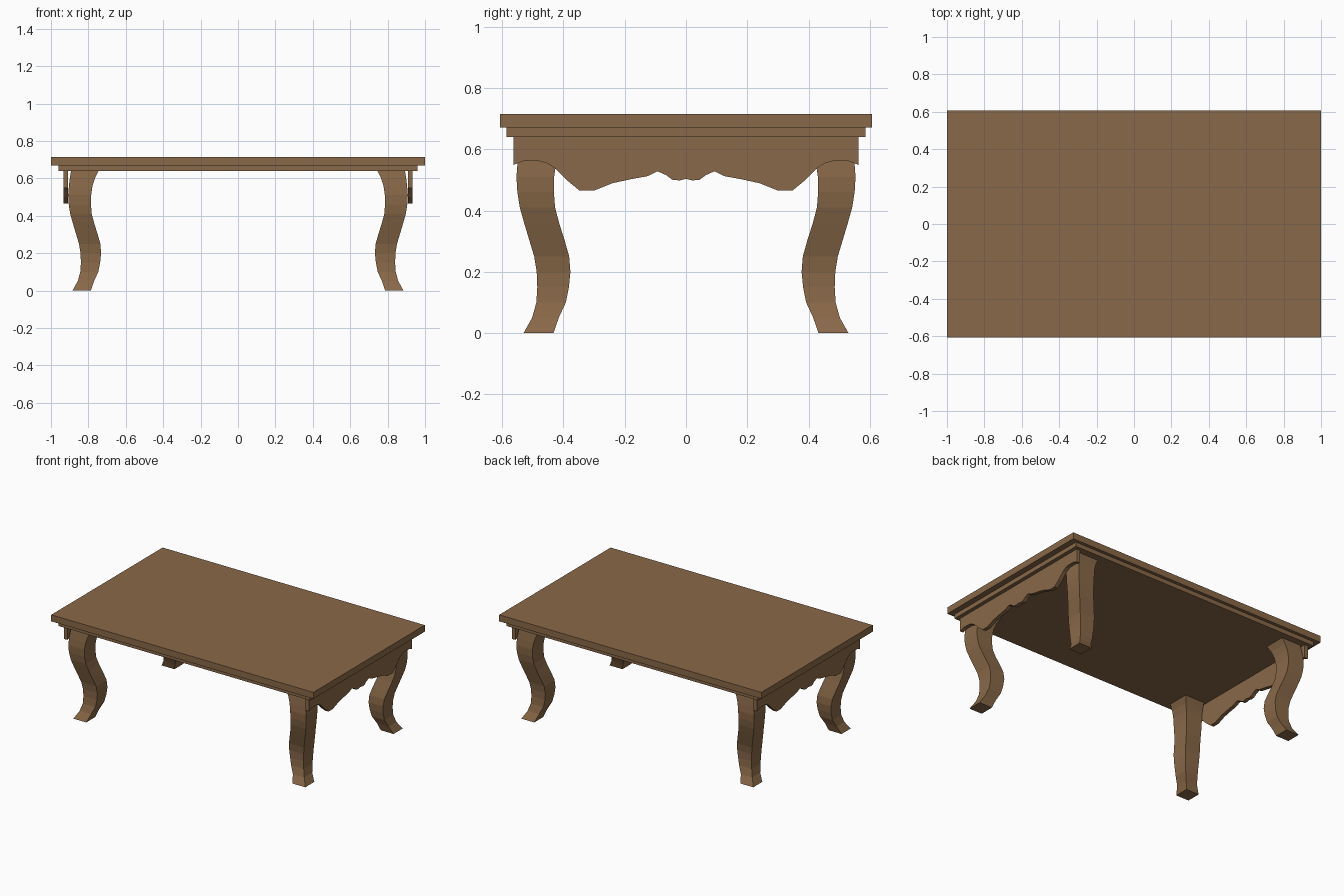
import bpy, bmesh

if "Cube" in bpy.data.objects:
    bpy.data.objects.remove(bpy.data.objects["Cube"])

wood = bpy.data.materials.new("brown_wood")
wood.diffuse_color = (0.25, 0.14, 0.065, 1)
wood.use_nodes = True
wood.node_tree.nodes["Principled BSDF"].inputs["Base Color"].default_value = wood.diffuse_color


def finish(name, bm):
    bmesh.ops.recalc_face_normals(bm, faces=bm.faces)
    mesh = bpy.data.meshes.new(name)
    bm.to_mesh(mesh)
    bm.free()
    mesh.materials.append(wood)
    obj = bpy.data.objects.new(name, mesh)
    bpy.context.collection.objects.link(obj)


def loft(name, rings):
    """Join rings of points with side faces and close both ends."""
    bm = bmesh.new()
    rows = [[bm.verts.new(p) for p in ring] for ring in rings]
    n = len(rows[0])
    for a, b in zip(rows, rows[1:]):
        for i in range(n):
            j = (i + 1) % n
            bm.faces.new((a[i], a[j], b[j], b[i]))
    bm.faces.new(rows[0])
    bm.faces.new(rows[-1])
    finish(name, bm)


def slab(name, x, y, z0, z1):
    loft(name, [[(-x, -y, z), (x, -y, z), (x, y, z), (-x, y, z)] for z in (z0, z1)])


# Table top and the stepped layer beneath it
slab("table_top", 1.0, 0.607, 0.67, 0.715)
slab("under_top", 0.96, 0.585, 0.64, 0.67)

# Scalloped aprons on the two short ends
half = [(0, 0.503), (0.02, 0.498), (0.044, 0.50), (0.064, 0.515), (0.093, 0.528),
        (0.125, 0.512), (0.18, 0.502), (0.24, 0.489), (0.30, 0.465), (0.347, 0.465),
        (0.39, 0.50), (0.43, 0.54), (0.455, 0.555), (0.48, 0.561), (0.53, 0.561),
        (0.562, 0.549), (0.562, 0.64)]
outline = [(-y, z) for y, z in half[:0:-1]] + half
for side, sx in (("left", -1), ("right", 1)):
    loft(side + "_apron", [[(sx * x, y, z) for y, z in outline] for x in (0.908, 0.934)])

# Cabriole legs: height, outer and inner position, bowing along the diagonal
leg = [(0, 0.53, 0.432), (0.05, 0.502, 0.415), (0.10, 0.488, 0.392), (0.15, 0.485, 0.382),
       (0.20, 0.487, 0.377), (0.25, 0.495, 0.381), (0.30, 0.51, 0.395), (0.36, 0.528, 0.414),
       (0.41, 0.542, 0.427), (0.46, 0.55, 0.431), (0.51, 0.553, 0.43), (0.56, 0.549, 0.423),
       (0.60, 0.544, 0.41), (0.64, 0.538, 0.39)]
for end, sy in (("front", -1), ("back", 1)):
    for side, sx in (("left", -1), ("right", 1)):
        loft(f"{end}_{side}_leg",
             [[(sx * (a + 0.355), sy * b, z) for a, b in ((o, o), (i, o), (i, i), (o, i))]
              for z, o, i in leg])
